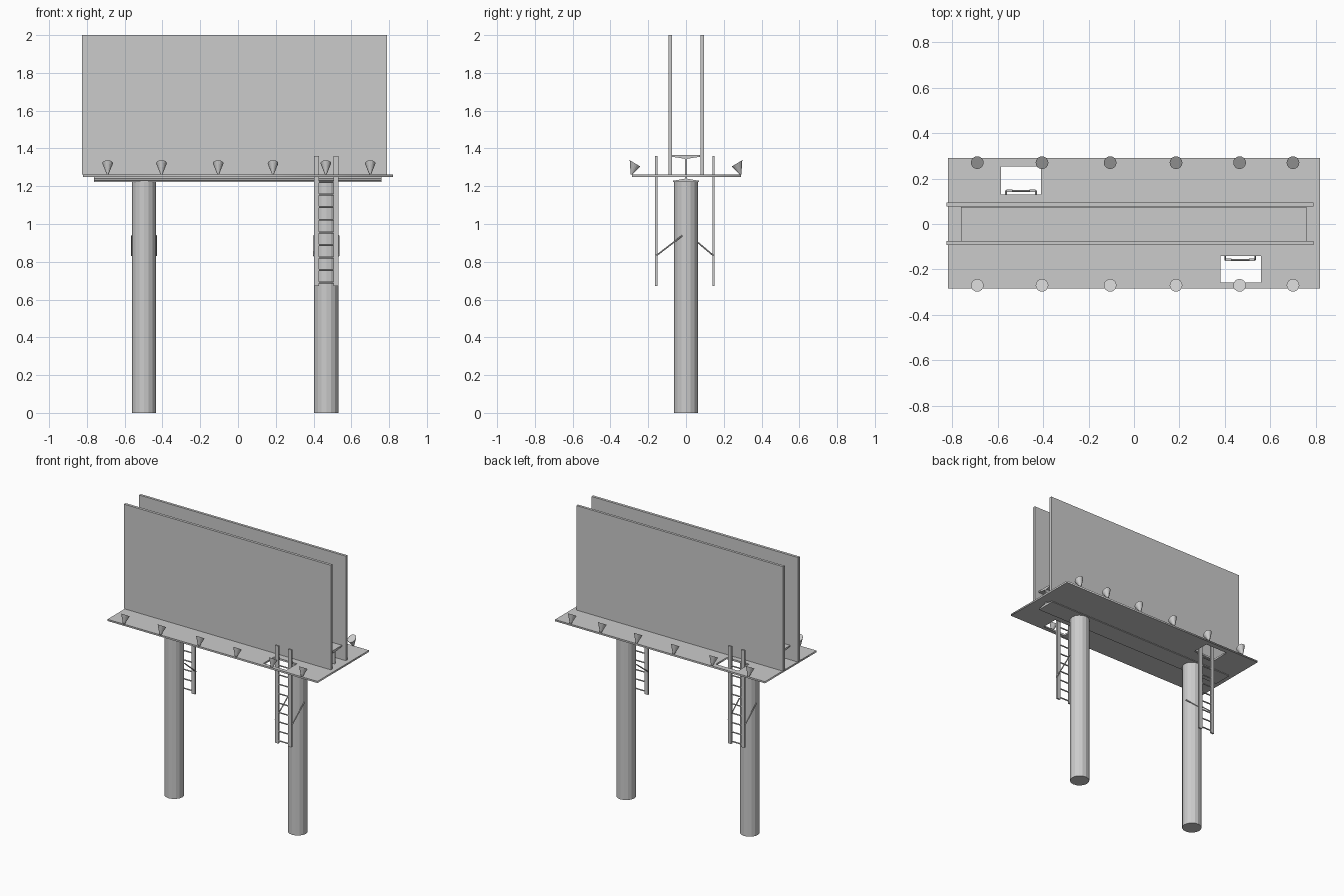
import bpy, bmesh, math
from mathutils import Vector, Matrix

cube = bpy.data.objects.get("Cube")
if cube:
    bpy.data.objects.remove(cube)

grey = bpy.data.materials.new("painted_grey_steel")
grey.use_nodes = True
GREY = (0.6, 0.6, 0.6, 1)
grey.diffuse_color = GREY
grey.node_tree.nodes["Principled BSDF"].inputs["Base Color"].default_value = GREY


def finish(name, bm):
    bmesh.ops.recalc_face_normals(bm, faces=bm.faces)
    mesh = bpy.data.meshes.new(name)
    bm.to_mesh(mesh)
    bm.free()
    mesh.materials.append(grey)
    obj = bpy.data.objects.new(name, mesh)
    bpy.context.collection.objects.link(obj)
    return obj


def add_box(bm, x, y, z):
    """Box from three (low, high) ranges."""
    size = [b - a for a, b in (x, y, z)]
    mid = [(a + b) / 2 for a, b in (x, y, z)]
    bmesh.ops.create_cube(bm, size=1, matrix=Matrix.Translation(mid) @ Matrix.Diagonal((*size, 1)))


def add_bar(bm, start, end, radius, sides=6):
    """Round bar between two points."""
    a, b = Vector(start), Vector(end)
    turn = (b - a).to_track_quat("Z", "Y").to_matrix().to_4x4()
    bmesh.ops.create_cone(bm, cap_ends=True, segments=sides, radius1=radius, radius2=radius,
                          depth=(b - a).length, matrix=Matrix.Translation((a + b) / 2) @ turn)


# Deck with two ladder hatches
DECK_Z, DECK_T = 1.25, 0.012
curve = bpy.data.curves.new("deck_outline", "CURVE")
curve.dimensions = "2D"
curve.fill_mode = "BOTH"
curve.extrude = DECK_T / 2
for x0, x1, y0, y1 in ((-0.82, 0.82, -0.285, 0.29),
                       (0.38, 0.56, -0.258, -0.14),
                       (-0.585, -0.41, 0.13, 0.253)):
    spline = curve.splines.new("POLY")
    spline.points.add(3)
    for p, (x, y) in zip(spline.points, ((x0, y0), (x1, y0), (x1, y1), (x0, y1))):
        p.co = (x, y, 0, 1)
    spline.use_cyclic_u = True
outline = bpy.data.objects.new("deck_outline", curve)
bm = bmesh.new()
flat = bpy.data.meshes.new_from_object(outline)
bm.from_mesh(flat)
bmesh.ops.remove_doubles(bm, verts=bm.verts, dist=0.0001)
bmesh.ops.translate(bm, verts=bm.verts, vec=(0, 0, DECK_Z + DECK_T / 2))
finish("deck", bm)
bpy.data.objects.remove(outline)
bpy.data.curves.remove(curve)
bpy.data.meshes.remove(flat)

# Display panels
for name, y in (("front_panel", (-0.093, -0.074)), ("back_panel", (0.076, 0.094))):
    bm = bmesh.new()
    add_box(bm, (-0.825, 0.79), y, (DECK_Z + DECK_T, 2.0))
    finish(name, bm)

# I-beam with tapered flanges, swept along x
half = [(0.068, 1.222), (0.068, 1.229), (0.005, 1.24), (0.005, 1.345), (0.074, 1.356), (0.074, 1.364)]
profile = half + [(-y, z) for y, z in reversed(half)]
bm = bmesh.new()
face = bm.faces.new([bm.verts.new((-0.762, y, z)) for y, z in profile])
swept = bmesh.ops.extrude_face_region(bm, geom=[face])["geom"]
bmesh.ops.translate(bm, verts=[v for v in swept if isinstance(v, bmesh.types.BMVert)], vec=(1.522, 0, 0))
finish("support_beam", bm)

# Columns, and a ladder with braces on each (the second turned half way round)
RADIUS = 0.064
for side, cx, turn in (("left", 0.4675, 0), ("right", -0.4975, math.pi)):
    bm = bmesh.new()
    add_bar(bm, (cx, 0, 0), (cx, 0, 1.222), RADIUS, 16)
    finish(side + "_column", bm)

    place = Matrix.Translation((cx, 0, 0)) @ Matrix.Rotation(turn, 4, "Z")
    ly = -0.158 if turn == 0 else -0.146
    ladder, braces = bmesh.new(), bmesh.new()
    for s in (-1, 1):
        add_box(ladder, sorted((s * 0.038, s * 0.064)), (ly - 0.006, ly + 0.006), (0.672, 1.36))
        add_bar(braces, (s * 0.066, ly, 0.832), (s * 0.066, -0.02, 0.938), 0.004)
    for i in range(9):
        z = 0.69 + i * 0.0665
        add_bar(ladder, (-0.04, ly, z), (0.04, ly, z), 0.005)
    for name, part in (("_ladder", ladder), ("_ladder_braces", braces)):
        part.transform(place)
        finish(side + name, part)

# Floodlights: leaning cones along both long edges, tilted towards the panels
for row, s in (("front", -1), ("back", 1)):
    for n, x in enumerate((-0.69, -0.405, -0.105, 0.185, 0.465, 0.70)):
        bm = bmesh.new()
        bmesh.ops.create_cone(bm, cap_ends=True, segments=16, radius1=0.005, radius2=0.028, depth=0.059)
        for v in bm.verts:
            top = v.co.z > 0
            across = v.co.y
            v.co.z = 1.321 - 0.6 * across if top else 1.263
            v.co.y = s * ((0.27 if top else 0.288) - across)
            v.co.x += x
        finish(f"{row}_floodlight_{n + 1}", bm)
